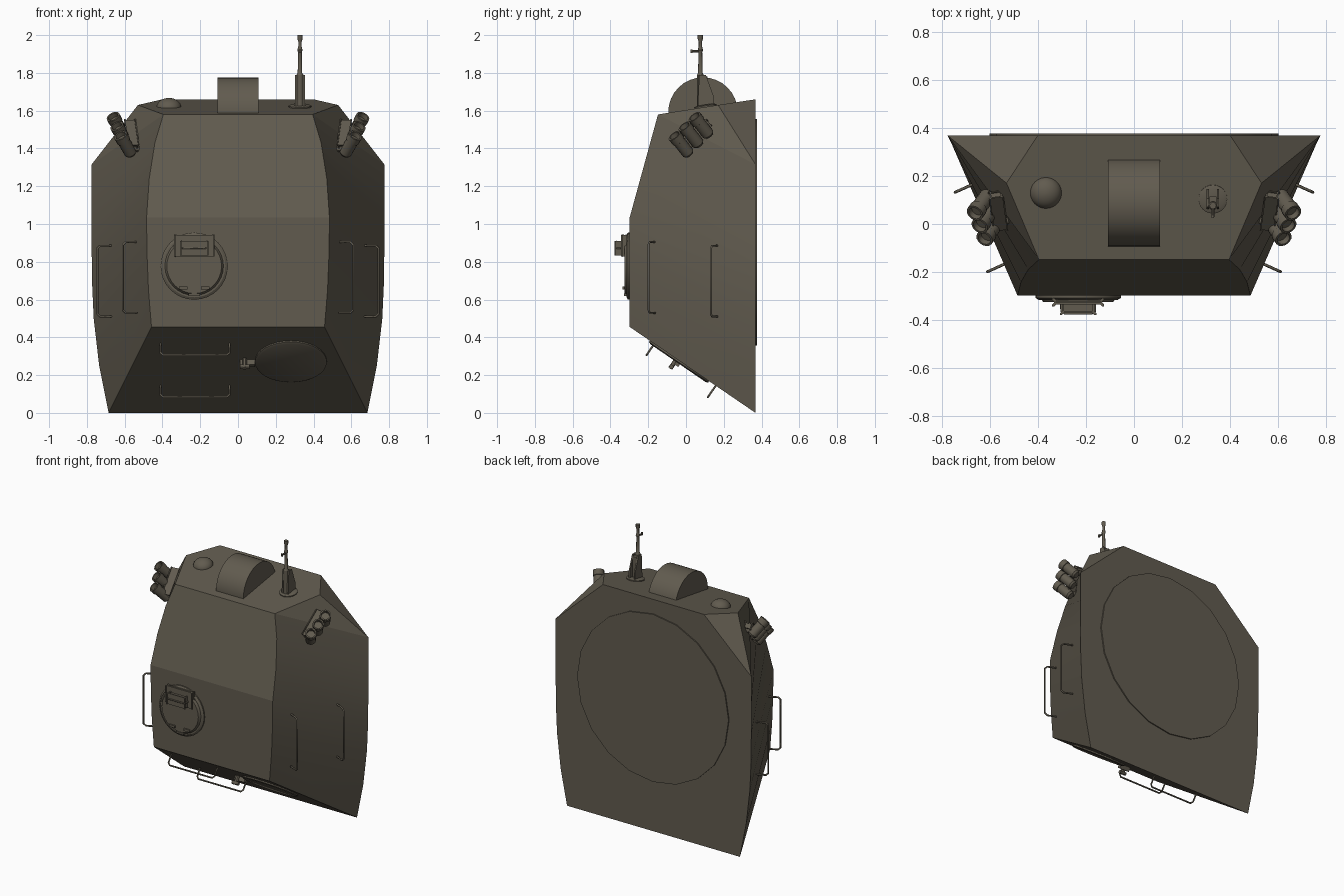
import bpy, bmesh, math
from mathutils import Vector

cube = bpy.data.objects.get("Cube")
if cube:
    bpy.data.objects.remove(cube)

paint = bpy.data.materials.new("olive_drab")
paint.use_nodes = True
colour = (0.12, 0.105, 0.078, 1)
paint.diffuse_color = colour
paint.node_tree.nodes["Principled BSDF"].inputs["Base Color"].default_value = colour


def finish(name, bm, angle=30):
    bmesh.ops.recalc_face_normals(bm, faces=bm.faces)
    mesh = bpy.data.meshes.new(name)
    bm.to_mesh(mesh)
    bm.free()
    mesh.materials.append(paint)
    ob = bpy.data.objects.new(name, mesh)
    bpy.context.collection.objects.link(ob)
    bpy.ops.object.select_all(action='DESELECT')
    ob.select_set(True)
    bpy.context.view_layer.objects.active = ob
    bpy.ops.object.shade_smooth_by_angle(angle=math.radians(angle))
    return ob


def lathe(name, origin, axis, profile, sides=24):
    """Turn a (radius, distance) profile about an axis."""
    bm = bmesh.new()
    turn = Vector(axis).to_track_quat('Z', 'Y')
    rings = []
    for r, h in profile:
        ring = []
        for i in range(sides):
            a = 2 * math.pi * i / sides
            p = Vector((r * math.cos(a), r * math.sin(a), h))
            ring.append(bm.verts.new(turn @ p + Vector(origin)))
        rings.append(ring)
    for a, b in zip(rings, rings[1:]):
        for i in range(sides):
            j = (i + 1) % sides
            bm.faces.new((a[i], a[j], b[j], b[i]))
    bm.faces.new(rings[0])
    bm.faces.new(rings[-1])
    return finish(name, bm)


def rod(name, start, end, r, sides=12):
    d = Vector(end) - Vector(start)
    return lathe(name, start, d, [(r, 0), (r, d.length)], sides)


def box(name, centre, size, axis=(0, 0, 1), bevel=0.0):
    bm = bmesh.new()
    bmesh.ops.create_cube(bm, size=1)
    turn = Vector(axis).to_track_quat('Z', 'Y')
    for v in bm.verts:
        v.co = turn @ (v.co * Vector(size)) + Vector(centre)
    if bevel:
        bmesh.ops.bevel(bm, geom=bm.edges[:], offset=bevel, segments=2, affect='EDGES')
    return finish(name, bm)


def prism(name, outline, x0, x1):
    """Extrude a (y, z) outline along x."""
    bm = bmesh.new()
    ends = [[bm.verts.new((x, y, z)) for y, z in outline] for x in (x0, x1)]
    n = len(outline)
    for i in range(n):
        j = (i + 1) % n
        bm.faces.new((ends[0][i], ends[0][j], ends[1][j], ends[1][i]))
    for e in ends:
        bm.faces.new(e)
    return finish(name, bm)


def handle(name, a, b, out, r=0.006):
    """Bent grab rail between two feet, with rounded corners."""
    a, b, out = Vector(a), Vector(b), Vector(out)
    along = (b - a).normalized() * 0.015
    cut = out * 0.8
    pts = [a, a + cut, a + out + along, b + out - along, b + cut, b]
    curve = bpy.data.curves.new(name, 'CURVE')
    curve.dimensions = '3D'
    curve.bevel_depth = r
    curve.bevel_resolution = 1
    curve.use_fill_caps = True
    line = curve.splines.new('POLY')
    line.points.add(len(pts) - 1)
    for p, co in zip(line.points, pts):
        p.co = (*co, 1)
    curve.materials.append(paint)
    ob = bpy.data.objects.new(name, curve)
    bpy.context.collection.objects.link(ob)


# Hull: front edge and rear edge joined by bowed side walls
front_edge = [(.395, 1.58), (.44, 1.43), (.47, 1.24), (.484, 1.035), (.482, .85), (.474, .65), (.458, .455)]
rear_edge = [(.775, 1.315), (.775, 1.1), (.775, .9), (.773, .7), (.764, .5), (.735, .25), (.685, 0)]
BACK = .368


def front_y(z):
    return -.298 + max(0, z - 1.035) * .275


bm = bmesh.new()
F, R, S, C = {}, {}, {}, {}
for s in (1, -1):
    F[s] = [bm.verts.new((s * x, front_y(z), z)) for x, z in front_edge]
    R[s] = [bm.verts.new((s * x, BACK, z)) for x, z in rear_edge]
    S[s] = bm.verts.new((s * .53, .17, 1.63))
    C[s] = bm.verts.new((s * .4, BACK, 1.66))
    for i in range(6):
        bm.faces.new((F[s][i], F[s][i + 1], R[s][i + 1], R[s][i]))
    bm.faces.new((F[s][0], R[s][0], S[s]))
    bm.faces.new((S[s], R[s][0], C[s]))
for i in range(6):
    bm.faces.new((F[1][i], F[1][i + 1], F[-1][i + 1], F[-1][i]))
bm.faces.new((F[1][6], R[1][6], R[-1][6], F[-1][6]))
bm.faces.new((F[1][0], S[1], C[1], C[-1], S[-1], F[-1][0]))
bm.faces.new([C[1]] + R[1] + R[-1][::-1] + [C[-1]])
finish("hull", bm, 10)

# Mounting ring on the back
lathe("mounting_ring", (0, BACK - .01, .957), (0, 1, 0), [(.6, 0), (.6, .018)], 20)

# Rounded drum and dome on the top
rod("top_drum", (-.108, .09, 1.592), (.108, .09, 1.592), .184, 32)
dome = [(.066 * math.cos(t * math.pi / 16), .05 * math.sin(t * math.pi / 16)) for t in range(8)]
lathe("top_dome", (-.366, .13, 1.617), (0, -.15, 1), [(.066, -.02)] + dome + [(.003, .05)])

# Upright gun: pintle plate, cradle, receiver, barrel, sight
GX, GY = .328, .085
lathe("gun_plate", (GX, .105, 1.61), (0, -.15, 1), [(.06, 0), (.06, .016), (.045, .022)])
for s in (1, -1):
    prism("gun_cradle_cheek", [(.062, 1.62), (.145, 1.62), (.145, 1.68), (.105, 1.79), (.07, 1.79)],
          GX + s * .016, GX + s * .026)
box("gun_receiver", (GX, GY + .01, 1.7), (.03, .04, .16))
lathe("gun_barrel", (GX, .076, 1.62), (0, 0, 1),
      [(.018, 0), (.018, .17), (.012, .18), (.01, .29), (.014, .3), (.009, .32), (.009, .345), (.014, .36), (.014, .38)], 12)
rod("gun_sight", (GX, .076, 1.914), (GX, .03, 1.914), .006, 8)
box("gun_sight_tip", (GX, .03, 1.914), (.01, .01, .02))

# Round front hatch with periscope, guard and hinges
HX, HZ = -.232, .777
lathe("front_hatch", (HX, -.285, HZ), (0, -1, 0),
      [(.178, 0), (.178, .022), (.165, .03), (.165, .025), (.155, .025), (.145, .04), (.12, .04)], 32)
box("periscope", (HX, -.34, .872), (.135, .06, .062), bevel=.008)
box("periscope_base", (HX, -.325, .885), (.2, .02, .1), bevel=.008)
handle("periscope_guard", (HX - .07, -.32, .872), (HX + .07, -.32, .872), (0, -.052, 0), .005)
for s in (1, -1):
    box("hatch_hinge", (HX + s * .058, -.325, .662), (.045, .02, .016))
box("hatch_stop", (HX, -.318, .625), (.06, .02, .012))

# Underside hatch, latch and rails, all square to the slope
slope = Vector((0, -.565, -.825))


def on_slope(x, z):
    return Vector((x, -.298 + (.455 - z) / .455 * .666, z))


lathe("lower_hatch", on_slope(.28, .275), slope, [(.19, -.01), (.19, .008), (.178, .014)], 32)
box("lower_latch", on_slope(.05, .275) + slope * .015, (.08, .025, .03), slope)
rod("lower_latch_pin", on_slope(.035, .285), on_slope(.035, .285) + slope * .06, .012)
rod("lower_latch_knob", on_slope(.01, .285) + slope * .05, on_slope(.06, .285) + slope * .05, .012)
for z in (.366, .144):
    handle("lower_rail", on_slope(-.41, z), on_slope(-.045, z), slope * .073)

# Side rails and grenade tubes on both sides
for s in (1, -1):
    out = Vector((s * .91, -.41, 0)) * .082
    for x, y, low in ((.535, -.165, .53), (.67, .165, .51)):
        handle("side_rail", (s * x, y, low), (s * x, y, low + .375), out)
    aim = Vector((s * .4, -.55, .7)).normalized()
    for i in range(3):
        c = Vector((s * (.593 + .02 * i), -.022 + .053 * i, 1.418 + .05 * i))
        lathe("grenade_tube", c - aim * .07, aim,
              [(.024, 0), (.033, .012), (.033, .1), (.037, .102), (.037, .14), (.028, .14), (.026, .115)], 16)
        rod("tube_arm", c - aim * .02, c - aim * .02 + Vector((-s * .08, .035, -.01)), .016)
    box("tube_bracket", (s * .565, .055, 1.47), (.05, .04, .18), (s * .1, .72, .7), bevel=.006)
